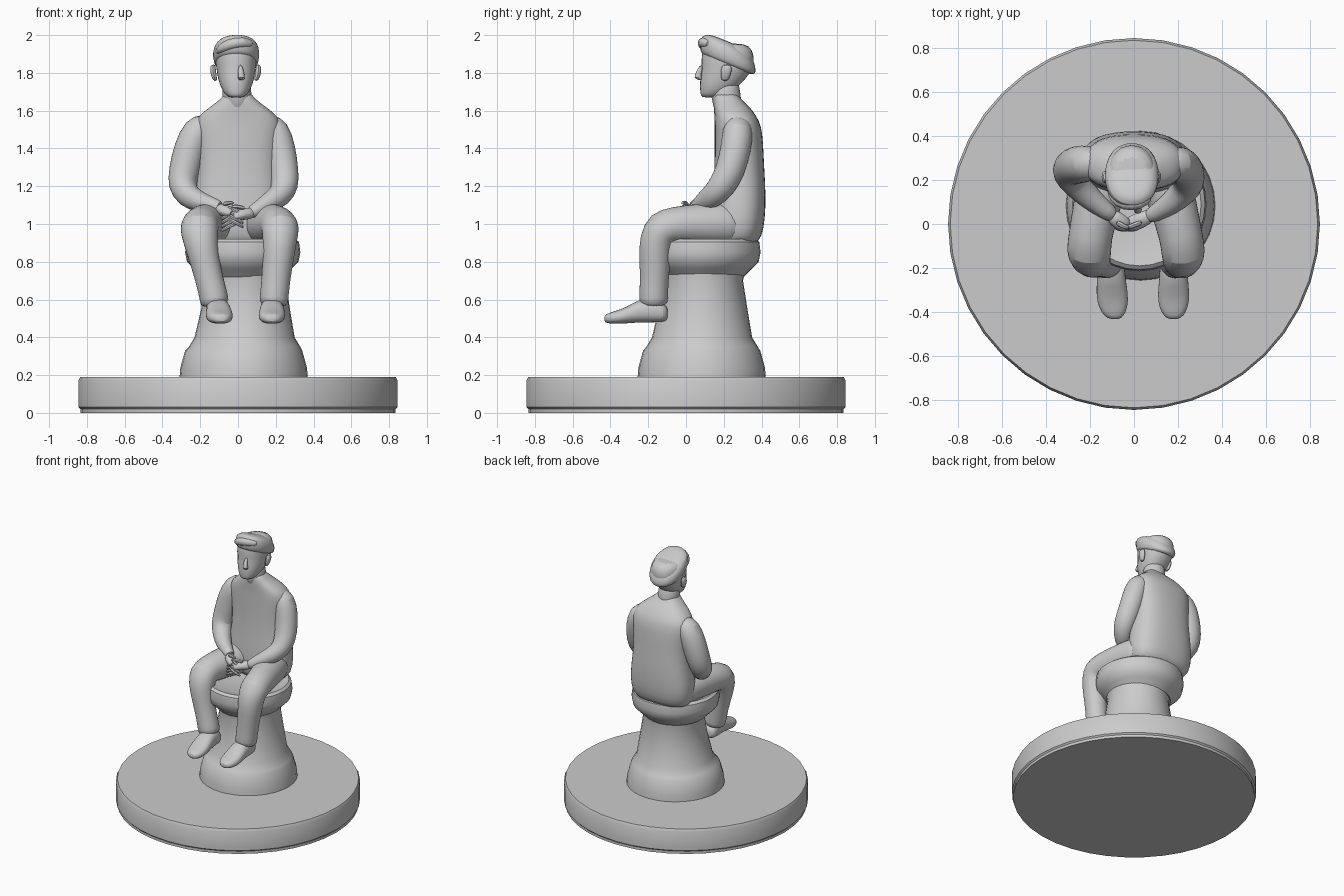
import bpy, bmesh, math
from mathutils import Vector


def loft(name, rings, axis=None, sides=16, power=2.0, subsurf=1, angle=40):
    """Skin elliptical rings (x, y, z, ra, rb) along a path; fixed axis gives parallel rings."""
    bm = bmesh.new()
    pts = [Vector(r[:3]) for r in rings]
    u, loops = Vector((1, 0, 0)), []
    for i, r in enumerate(rings):
        t = Vector(axis) if axis else pts[min(i + 1, len(pts) - 1)] - pts[max(i - 1, 0)]
        t.normalize()
        if i == 0 and abs(t.x) > 0.95:
            u = Vector((0, 1, 0))
        u = (u - t * u.dot(t)).normalized()
        v = t.cross(u)
        ring = []
        for k in range(sides):
            a = 2 * math.pi * k / sides
            c, s = math.cos(a), math.sin(a)
            c = math.copysign(abs(c) ** (2 / power), c)
            s = math.copysign(abs(s) ** (2 / power), s)
            ring.append(bm.verts.new(pts[i] + u * r[3] * c + v * r[-1] * s))
        loops.append(ring)
    for a, b in zip(loops, loops[1:]):
        for k in range(sides):
            j = (k + 1) % sides
            bm.faces.new((a[k], a[j], b[j], b[k]))
    bm.faces.new(loops[0][::-1])
    bm.faces.new(loops[-1])
    bmesh.ops.recalc_face_normals(bm, faces=bm.faces[:])
    me = bpy.data.meshes.new(name)
    bm.to_mesh(me)
    bm.free()
    ob = bpy.data.objects.new(name, me)
    bpy.context.collection.objects.link(ob)
    bpy.ops.object.select_all(action='DESELECT')
    ob.select_set(True)
    bpy.context.view_layer.objects.active = ob
    bpy.ops.object.shade_smooth_by_angle(angle=math.radians(angle))
    if subsurf:
        bpy.ops.object.shade_smooth()
        ob.modifiers.new("smooth", 'SUBSURF').levels = subsurf
        ob.modifiers["smooth"].render_levels = subsurf
    return ob


Z = (0, 0, 1)

# round base plate
loft("base_plate", [(0, 0, z, r) for r, z in
     [(.835, 0), (.835, .02), (.845, .03), (.845, .17), (.835, .19)]], Z, 40, subsurf=0, angle=30)

# pedestal column with stepped foot
loft("pedestal", [(x, y, z, r) for x, y, z, r in
     [(.03, .083, .18, .34), (.03, .083, .24, .335), (.03, .083, .33, .31), (.035, .085, .35, .295),
      (.035, .085, .40, .265), (.04, .09, .55, .235), (.04, .09, .70, .212), (.035, .09, .76, .225)]],
     Z, 32, subsurf=0)

# bowl-shaped seat with a soft, slightly dished top
loft("seat", [(.025, .09, z, r) for r, z in
     [(.215, .72), (.26, .765), (.295, .80), (.305, .85), (.298, .905), (.28, .92), (.22, .905), (.1, .89)]],
     Z, 32, subsurf=0)

# torso: (z, front y, back y, half width)
torso = [(.88, .17, .36, .19), (.93, .14, .405, .235), (1.03, .13, .42, .25), (1.15, .14, .425, .235),
         (1.3, .15, .415, .215), (1.43, .15, .41, .225), (1.52, .15, .40, .235), (1.57, .15, .375, .215),
         (1.62, .145, .34, .15), (1.665, .145, .285, .085), (1.70, .15, .27, .07)]
loft("torso", [(0, (f + b) / 2, z, w, (b - f) / 2) for z, f, b, w in torso], Z, 20, 2.5)

# neck
loft("neck", [(0, .23, 1.58, .08), (-.005, .21, 1.68, .078), (-.01, .2, 1.78, .08)])

# head: (z, front y, back y, half width)
head = [(1.668, .085, .17, .035), (1.685, .075, .22, .06), (1.72, .072, .27, .082), (1.77, .072, .32, .098),
        (1.82, .08, .355, .106), (1.87, .078, .365, .112), (1.92, .085, .355, .112), (1.96, .10, .32, .09)]
loft("head", [(-.01, (f + b) / 2, z, w, (b - f) / 2) for z, f, b, w in head], Z, 16, 2.2)
loft("nose", [(.012, .085, 1.845, .012), (.016, .066, 1.80, .017), (.018, .06, 1.775, .022), (.016, .08, 1.76, .015)],
     Z, 8)
for s in (-1, 1):
    loft("ear", [(-.012 + s * .108, .205, 1.755, .012, .018), (-.012 + s * .117, .21, 1.79, .017, .03),
                 (-.012 + s * .122, .215, 1.825, .017, .032), (-.012 + s * .118, .215, 1.845, .01, .02)], Z, 8)

# hair, tilted so it rides higher at the front, with a swept fringe
loft("hair", [(-.01, .222, 1.835, .108, .15), (-.01, .222, 1.86, .121, .162), (-.01, .222, 1.905, .128, .16),
              (-.008, .21, 1.945, .116, .138), (-.005, .205, 1.968, .085, .10), (0, .2, 1.976, .04, .05)],
     (0, .4, 1), 16, 2.2)
loft("fringe", [(-.115, .17, 1.905, .012), (-.095, .115, 1.925, .024), (-.045, .088, 1.955, .032),
                (.03, .09, 1.965, .03), (.08, .13, 1.95, .02)], None, 10)

# arms: upper arm, bent elbow, sleeve to wrist
arms = {
    -1: [(-.15, .275, 1.545, .06), (-.215, .275, 1.50, .085), (-.255, .27, 1.40, .088), (-.285, .26, 1.28, .085),
         (-.298, .235, 1.20, .078), (-.265, .185, 1.145, .068), (-.20, .115, 1.115, .055), (-.12, .055, 1.095, .04),
         (-.09, .035, 1.085, .034)],
    1: [(.14, .275, 1.545, .06), (.195, .275, 1.50, .083), (.225, .265, 1.40, .083), (.243, .235, 1.28, .08),
        (.25, .19, 1.20, .075), (.225, .145, 1.15, .066), (.165, .09, 1.115, .053), (.09, .045, 1.07, .038),
        (.06, .03, 1.055, .032)],
}
for s, path in arms.items():
    loft("left_arm" if s > 0 else "right_arm", path)

# clasped hands: palms and fingers
for s, dz, name in ((-1, .02, "right"), (1, 0, "left")):
    loft(name + "_palm", [(s * .10 - .01, .045, 1.06 + dz, .03), (s * .06 - .02, .022, 1.055 + dz, .04, .034),
                          (s * .02 - .03, .0, 1.045 + dz, .04, .03), (-s * .005 - .03, -.01, 1.035 + dz, .03, .022)],
         None, 10)
    for i in range(4):
        z, y = 1.07 + dz - i * .021, .012 - i * .004
        loft(name + "_finger", [(s * .03 - .03, y - .015, z, .012), (-s * .01 - .03, y - .028, z - .015, .012),
                                (-s * .045 - .03, y - .022, z - .035, .011), (-s * .06 - .03, y - .012, z - .045, .008)],
             None, 6)
    loft(name + "_thumb", [(s * .06 - .02, .01, 1.08 + dz, .015), (s * .025 - .03, -.008, 1.095 + dz, .014),
                           (-s * .012 - .03, -.02, 1.09 + dz, .01)], None, 6)

# legs: thigh, bent knee, trouser to hem
legs = {
    "right": [(-.11, .30, 1.0, .11), (-.14, .2, 1.0, .118), (-.175, .06, 1.0, .108), (-.2, -.06, .995, .1),
              (-.205, -.125, .98, .105), (-.2, -.155, .92, .095), (-.178, -.165, .81, .08), (-.15, -.168, .7, .075),
              (-.125, -.172, .6, .078), (-.12, -.172, .565, .076)],
    "left": [(.11, .30, 1.0, .11), (.145, .2, 1.0, .118), (.185, .06, 1.0, .108), (.215, -.06, .995, .1),
             (.225, -.13, .98, .103), (.222, -.16, .92, .093), (.212, -.165, .81, .084), (.2, -.168, .7, .077),
             (.19, -.172, .6, .078), (.187, -.172, .565, .076)],
}
for side, path in legs.items():
    loft(side + "_leg", path)

# shoes: heel to toe
for side, x, dx in (("right", -.115, .004), ("left", .18, 0)):
    prof = [(-.095, .525, .03, .03), (-.115, .53, .058, .05), (-.18, .545, .064, .068), (-.25, .54, .066, .062),
            (-.32, .515, .075, .043), (-.38, .504, .068, .034), (-.42, .5, .045, .026), (-.433, .498, .02, .014)]
    loft(side + "_shoe", [(x + dx * i, y, z, w, h) for i, (y, z, w, h) in enumerate(prof)], (0, -1, 0), 14, 2.4)
